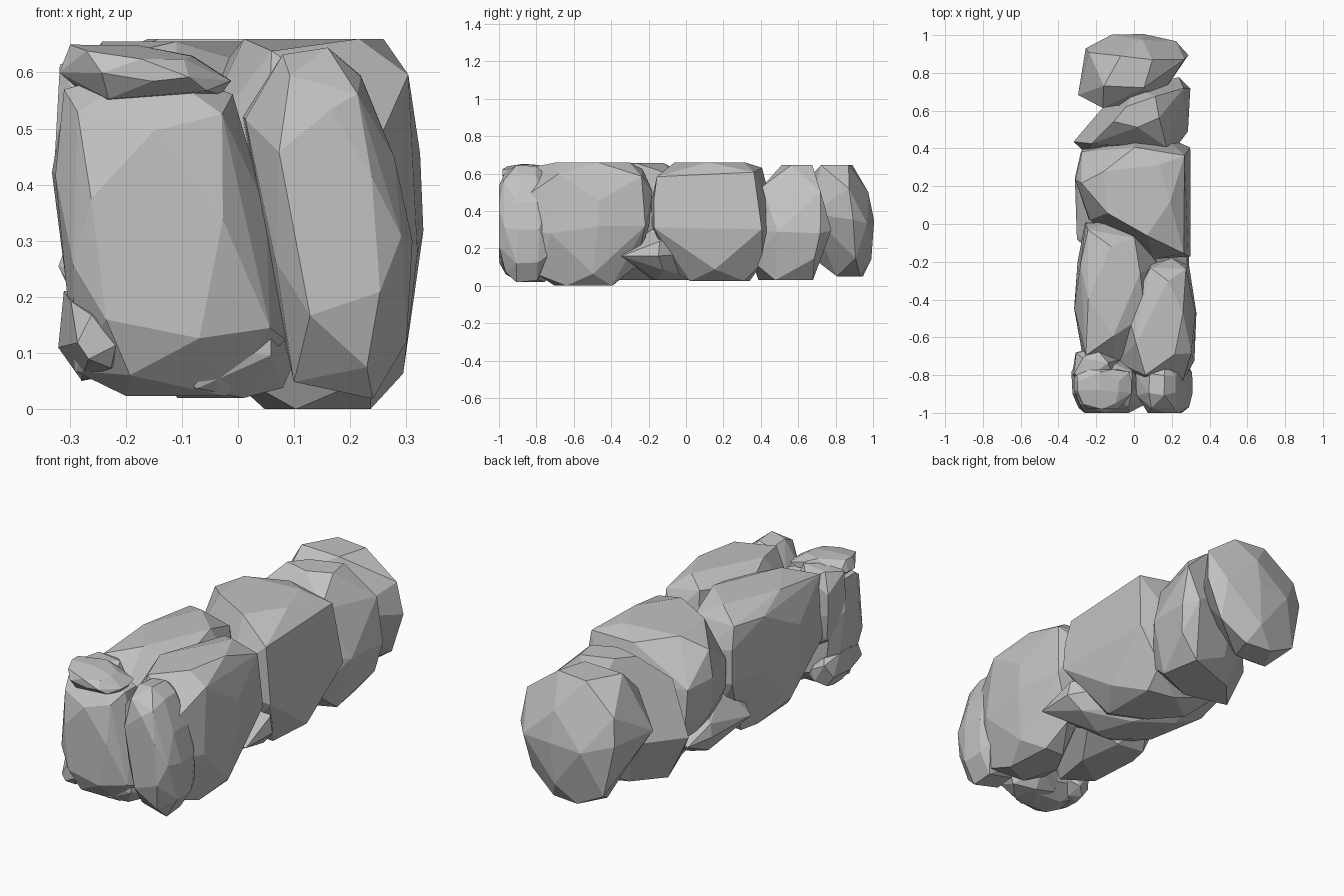
import bpy, bmesh, math, random
from mathutils import Vector

random.seed(7)
if "Cube" in bpy.data.objects:
    bpy.data.objects.remove(bpy.data.objects["Cube"])

grey = bpy.data.materials.new("stone grey")
grey.use_nodes = True
colour = (0.54, 0.54, 0.54, 1)
grey.diffuse_color = colour
grey.node_tree.nodes["Principled BSDF"].inputs["Base Color"].default_value = colour

# Stations from one end of a stone to the other: (fraction, outline scale)
BOULDER = [(0, .5), (.12, .8), (.45, 1), (.72, .99), (.92, .9), (1, .6)]
ROUND = [(0, .42), (.16, .78), (.52, 1), (.8, .93), (1, .5)]
PEAKED = [(0, .7), (.14, .92), (.4, 1), (.78, .88), (1, .4)]
FACE = [(0, .62), (.14, .86), (.4, 1), (.8, 1), (1, .82)]


def stone(name, outline, low, high, lean=(0, 0), axis="z", stations=BOULDER):
    """Faceted convex stone: a bevelled outline drawn out along z or y."""
    bm = bmesh.new()
    centre = sum((Vector(p) for p in outline), Vector((0, 0))) / len(outline)
    for level, (t, scale) in enumerate(stations):
        for i, p in enumerate(outline):
            # full outline at the waist, alternate points elsewhere
            if scale < .95 and (i + level) % 2:
                continue
            s = scale * random.uniform(.97, 1.01)
            f = t
            if 0 < t < 1:
                f = t + random.uniform(-.05, .05)
            q = centre + (Vector(p) - centre) * s + Vector(lean) * (1 - f)
            h = low + (high - low) * f
            bm.verts.new((q.x, q.y, h) if axis == "z" else (q.x, h, q.y))
    hull = bmesh.ops.convex_hull(bm, input=bm.verts)
    spare = {g for g in hull["geom_interior"] + hull["geom_unused"]
             if isinstance(g, bmesh.types.BMVert)}
    bmesh.ops.delete(bm, geom=list(spare), context="VERTS")
    # merge nearly flat neighbours into broad chiselled faces
    bmesh.ops.dissolve_limit(bm, angle_limit=math.radians(9),
                             verts=bm.verts, edges=bm.edges)
    bmesh.ops.recalc_face_normals(bm, faces=bm.faces)
    mesh = bpy.data.meshes.new(name)
    bm.to_mesh(mesh)
    bm.free()
    mesh.materials.append(grey)
    obj = bpy.data.objects.new(name, mesh)
    bpy.context.collection.objects.link(obj)
    return obj


# Main row of boulders, outlines in plan
stone("back_boulder",
      [(-.3, .65), (-.18, .58), (.13, .63), (.29, .86), (.22, .93),
       (.05, .97), (-.12, .97), (-.26, .9)], .05, .645, (0, .07), "z", ROUND)
stone("second_boulder",
      [(-.32, .48), (-.26, .42), (0, .4), (.19, .4), (.29, .53), (.3, .76),
       (.24, .82), (0, .76), (-.15, .68)], .03, .645, (0, -.07), "z", PEAKED)
stone("middle_boulder",
      [(-.32, .22), (-.29, .37), (0, .44), (.2, .42), (.29, .38), (.31, .1),
       (.29, -.2), (.1, -.21), (-.08, -.05), (-.25, 0)],
      .025, .66, (.02, .05))
stone("left_boulder",
      [(.08, -.2), (.2, -.17), (.29, -.2), (.33, -.45), (.32, -.7),
       (.26, -.82), (.05, -.83), (-.09, -.72), (-.06, -.45)],
      0, .66, (0, -.04))
stone("right_boulder",
      [(-.26, .01), (-.12, .02), (.02, -.04), (.14, -.22), (.08, -.5),
       (-.1, -.78), (-.27, -.74), (-.32, -.45), (-.3, -.2)], .03, .655)

# Slab running crosswise under the row
stone("base_slab",
      [(.29, -.35), (.3, -.15), (.12, .1), (-.12, .34), (-.28, .39),
       (-.32, .25), (-.3, -.08), (-.1, -.26), (.12, -.4)],
      .03, .3, (0, 0), "z", ROUND)

# Upright slabs at the front, outlines seen from the front
stone("front_left_slab",
      [(.01, .52), (.08, .63), (.16, .645), (.22, .6), (.28, .45),
       (.31, .3), (.3, .12), (.24, .02), (.1, .05), (.05, .25)],
      -1, -.74, (0, 0), "y", FACE)
stone("front_right_slab",
      [(-.33, .42), (-.31, .57), (-.15, .62), (-.01, .56), (.05, .36),
       (.09, .12), (-.02, .02), (-.2, .02), (-.29, .07), (-.32, .25)],
      -1, -.72, (0, 0), "y", FACE)

# Small wedging stones
stone("top_cap_stone",
      [(-.32, .6), (-.25, .54), (-.14, .57), (-.03, .56), (-.01, .585),
       (-.08, .63), (-.18, .65), (-.3, .65)], -.98, -.77, (0, 0), "y")
stone("side_wedge_stone",
      [(-.33, -.8), (-.27, -.86), (-.1, -.82), (-.08, -.72),
       (-.2, -.65), (-.31, -.68)], .25, .63)
stone("right_foot_stone",
      [(-.32, .11), (-.31, .21), (-.27, .21), (-.19, .15),
       (-.18, .1), (-.22, .06), (-.28, .05)], -.98, -.68, (0, 0), "y")
stone("centre_foot_stone",
      [(-.18, -.9), (-.08, -.95), (.06, -.93), (.11, -.8),
       (0, -.68), (-.14, -.72)], .02, .2)
